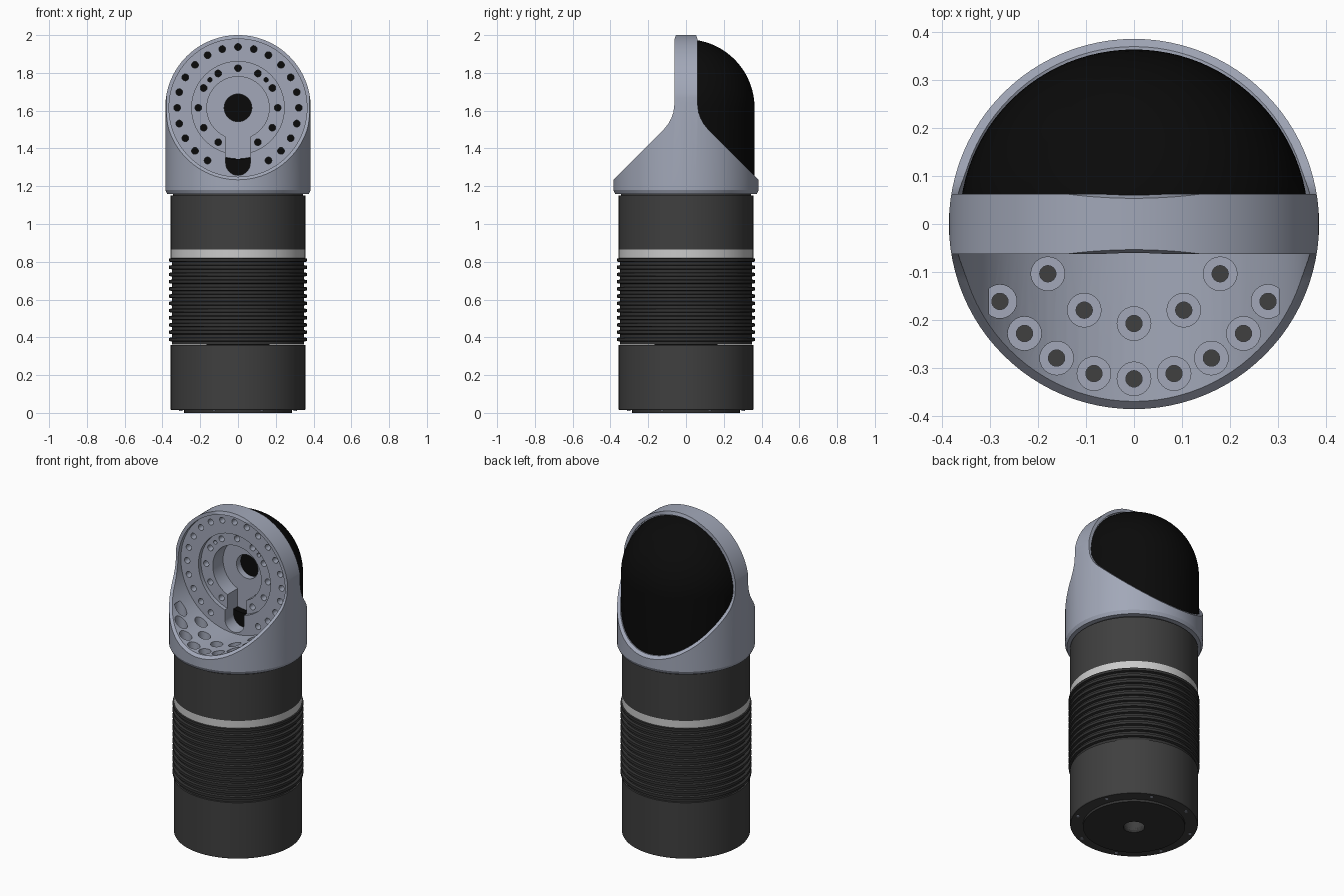
import bpy, bmesh, math
from mathutils import Matrix, Vector

if "Cube" in bpy.data.objects:
    bpy.data.objects.remove(bpy.data.objects["Cube"])

PIVOT = 1.615  # height of the upper flange axis


def material(name, rgb):
    m = bpy.data.materials.new(name)
    m.diffuse_color = (*rgb, 1)
    m.use_nodes = True
    m.node_tree.nodes["Principled BSDF"].inputs["Base Color"].default_value = m.diffuse_color
    return m


ALLOY = material("alloy", (0.36, 0.39, 0.48))
DARK = material("dark_grey", (0.05, 0.05, 0.05))
RIB = material("rib_grey", (0.032, 0.032, 0.032))
BLACK = material("black", (0.003, 0.003, 0.003))
WHITE = material("light_band", (0.6, 0.6, 0.6))


def finish(bm, name, mat=None):
    bmesh.ops.recalc_face_normals(bm, faces=bm.faces)
    me = bpy.data.meshes.new(name)
    bm.to_mesh(me)
    bm.free()
    ob = bpy.data.objects.new(name, me)
    bpy.context.collection.objects.link(ob)
    if mat:
        me.materials.append(mat)
    return ob


def lathe(name, profile, mat=None, steps=96):
    """Revolve (radius, z) points around z."""
    bm = bmesh.new()
    vs = [bm.verts.new((r, 0, z)) for r, z in profile]
    es = [bm.edges.new(p) for p in zip(vs, vs[1:])]
    if profile[0][0] > 0:
        es.append(bm.edges.new((vs[-1], vs[0])))
    bmesh.ops.spin(bm, geom=vs + es, cent=(0, 0, 0), axis=(0, 0, 1),
                   angle=math.tau, steps=steps, use_merge=True)
    bmesh.ops.remove_doubles(bm, verts=bm.verts, dist=1e-5)
    return finish(bm, name, mat)


def prism(name, pts, direction, mat=None):
    """Extrude a closed polygon of 3D points."""
    bm = bmesh.new()
    f = bm.faces.new([bm.verts.new(p) for p in pts])
    g = bmesh.ops.extrude_face_region(bm, geom=[f], use_keep_orig=True)
    bmesh.ops.translate(bm, vec=direction,
                        verts=[v for v in g["geom"] if isinstance(v, bmesh.types.BMVert)])
    return finish(bm, name, mat)


def pegs(name, items, axis, mat=None, seg=24):
    """Cylinders in one mesh: items are (centre, radius, length)."""
    bm = bmesh.new()
    rot = Matrix.Rotation(math.pi / 2, 4, 'X') if axis == 'Y' else Matrix()
    for c, r, length in items:
        bmesh.ops.create_cone(bm, cap_ends=True, segments=seg, radius1=r, radius2=r,
                              depth=length, matrix=Matrix.Translation(c) @ rot)
    return finish(bm, name, mat)


def disc(r, y0, y1, x=0, z=PIVOT):
    return pegs("cutter", [((x, (y0 + y1) / 2, z), r, y1 - y0)], 'Y', seg=96)


def boolean(ob, cutter, op='DIFFERENCE', keep=False):
    bpy.context.view_layer.objects.active = ob
    m = ob.modifiers.new("cut", 'BOOLEAN')
    m.object, m.operation, m.solver = cutter, op, 'EXACT'
    bpy.ops.object.modifier_apply(modifier=m.name)
    if not keep:
        bpy.data.objects.remove(cutter, do_unlink=True)


def polar(r, deg):
    a = math.radians(deg)
    return r * math.sin(a), r * math.cos(a)


# angled bracket head: round base, arched front outline, waisted side outline
head = lathe("bracket_head", [(0, 1.16), (0.375, 1.16), (0.385, 1.18),
                              (0.385, 2.1), (0, 2.1)], ALLOY)
arch = [(0.3851 * math.cos(math.pi * i / 64), -0.6, PIVOT + 0.3851 * math.sin(math.pi * i / 64))
        for i in range(65)]
arch += [(-0.5, -0.6, PIVOT), (-0.5, -0.6, 1.1), (0.5, -0.6, 1.1), (0.5, -0.6, PIVOT)]
boolean(head, prism("cutter", arch, (0, 1.2, 0)), 'INTERSECT')
half = [(0.5, 1.1), (0.5, 1.12), (0.386, 1.233), (0.115, 1.504), (0.094, 1.53),
        (0.078, 1.56), (0.067, 1.59), (0.062, 1.63), (0.062, 1.975), (0.05, 2.01)]
side = [(-0.6, y, z) for y, z in half] + [(-0.6, -y, z) for y, z in reversed(half)]
boolean(head, prism("cutter", side, (1.2, 0, 0)), 'INTERSECT')

# round front and back pockets, then the inner hub
boolean(head, disc(0.365, -0.6, -0.035))
boolean(head, disc(0.365, 0.05, 0.6))
boolean(head, disc(0.27, -0.01, 0.13), 'UNION')
boolean(head, disc(0.245, -0.3, -0.01))

# keyhole recess with cable slot
a0 = math.asin(0.065 / 0.165)
key = [polar(0.165, math.degrees(a0 + (math.tau - 2 * a0) * i / 72) + 180) for i in range(73)]
key += [(0.065 * math.cos(t), -0.292 + 0.065 * math.sin(t))
        for t in (math.pi * (0 - i / 24) for i in range(25))]
if key[72][0] < 0:
    key = key[:73] + key[73:][::-1]
boolean(head, prism("cutter", [(x, -0.2, PIVOT + z) for x, z in key], (0, 0.29, 0)))
boolean(head, disc(0.073, 0.0, 0.3))

# bolt circles through the front flange
holes = [(polar(0.322, a), 0.018) for a in range(-150, 151, 15)]
holes += [(polar(0.21, a), 0.018) for a in range(-150, 151, 30)]
holes += [(polar(0.21, a), 0.012) for a in (-45, 45)]
boolean(head, pegs("cutter", [((x, 0.05, PIVOT + z), r, 0.3) for (x, z), r in holes], 'Y'))

# counterbored bolt holes through the sloping floor
floor = [polar(0.322, a) for a in range(-60, 61, 15)] + [polar(0.207, a) for a in range(-60, 61, 30)]
boolean(head, pegs("cutter", [((x, -y, 1.31), 0.035, 0.2) for x, y in floor], 'Z'))
boolean(head, pegs("cutter", [((x, -y, 1.2), 0.017, 0.2) for x, y in floor], 'Z'))

# rounded black rear cover
cap = [(0, 1.2), (0.363, 1.2)]
cap += [(0.363 * math.cos(math.pi / 2 * i / 24), PIVOT + 0.363 * math.sin(math.pi / 2 * i / 24))
        for i in range(24)] + [(0, PIVOT + 0.363)]
cover = lathe("rear_cover", cap, BLACK)
boolean(cover, disc(0.3642, 0.052, 0.6), 'INTERSECT')
boolean(cover, disc(0.272, 0.0, 0.132))

# cylindrical body sections
R = 0.357
lower = lathe("lower_body", [(0.06, 0.015), (R - 0.003, 0.015), (R, 0.02), (R, 0.36), (0.06, 0.36)], DARK)
ribs = [(0.06, 0.36)]
for i in range(12):
    z = 0.362 + i * 0.0382
    ribs += [(0.35, z), (0.35, z + 0.016), (0.365, z + 0.019), (0.365, z + 0.035)]
ribs += [(0.35, 0.82), (0.06, 0.82)]
grip = lathe("ribbed_section", ribs, RIB)
band = lathe("light_band", [(0.1, 0.82), (R, 0.82), (R, 0.865), (0.1, 0.865)], WHITE)
upper = lathe("upper_body", [(0, 0.865), (R, 0.865), (R, 1.15), (0.345, 1.152), (0.345, 1.165), (0, 1.165)], DARK)

# underside plate and its screws
plate = lathe("base_plate", [(0.06, 0.0), (0.285, 0.0), (0.285, 0.03), (0.06, 0.03)], RIB)
screws = pegs("base_screws", [((*polar(0.328, 22.5 + 45 * i), 0.015), 0.009, 0.008)
                              for i in range(8)], 'Z', ALLOY, 12)

for ob in (head, cover, lower, grip, band, upper, plate, screws):
    bpy.ops.object.select_all(action='DESELECT')
    ob.select_set(True)
    bpy.context.view_layer.objects.active = ob
    bpy.ops.object.shade_smooth_by_angle(angle=math.radians(25))
